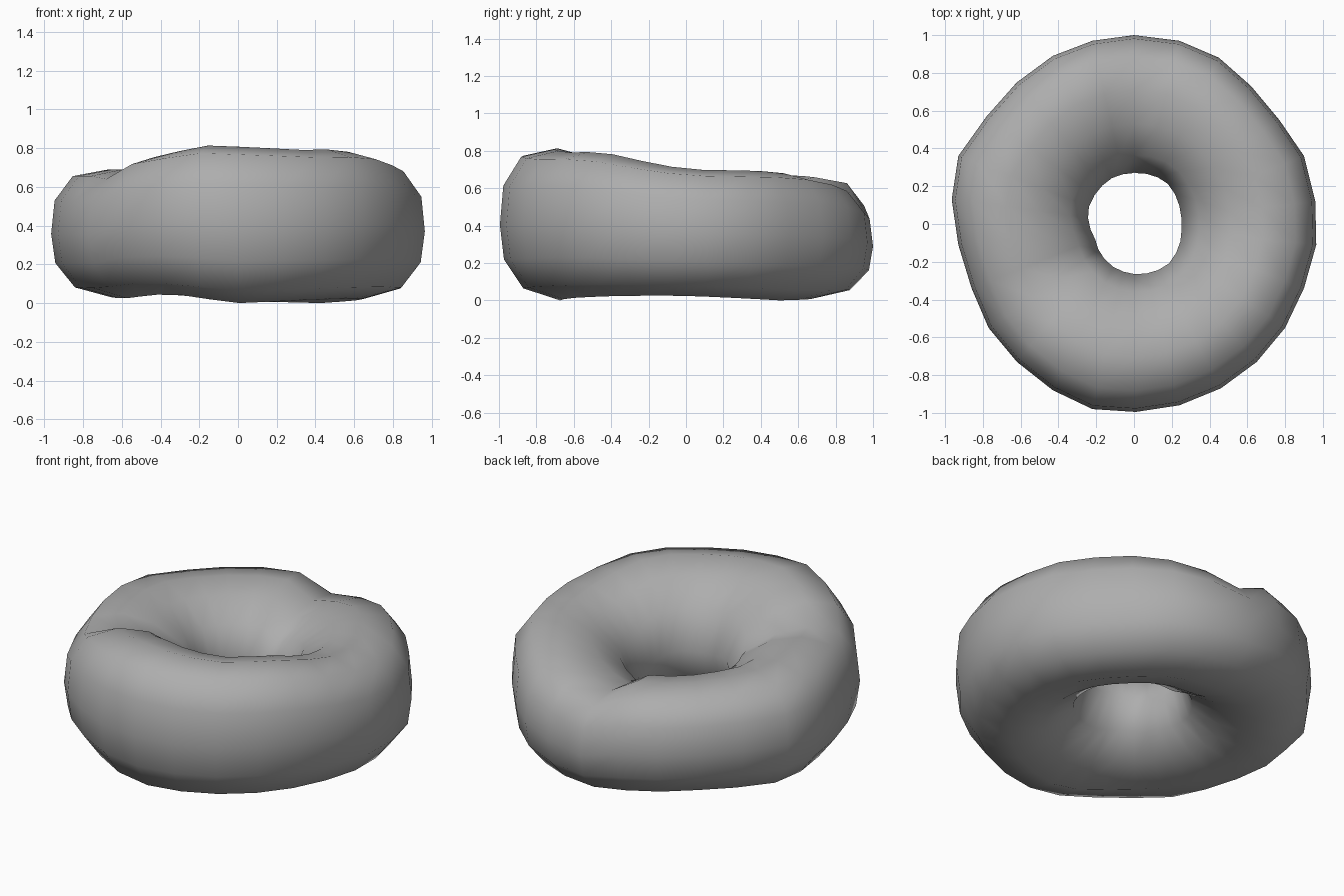
import bpy, bmesh, math

if "Cube" in bpy.data.objects:
    bpy.data.objects.remove(bpy.data.objects["Cube"])

# Outer rim seen from above, counter-clockwise from the right
RIM = [(.96, .12), (.90, .36), (.77, .55), (.62, .73), (.45, .88), (.24, .97), (0, 1),
       (-.22, .97), (-.43, .89), (-.62, .75), (-.78, .57), (-.93, .36), (-.965, .13),
       (-.93, -.11), (-.86, -.34), (-.77, -.55), (-.62, -.73), (-.43, -.88), (-.22, -.98),
       (.01, -.995), (.24, -.96), (.46, -.87), (.65, -.73), (.80, -.55), (.90, -.34), (.965, -.11)]

# Hole radius, crest height and underside height by angle in degrees
HOLE = [(0, .25), (25, .26), (52, .28), (90, .27), (115, .27), (138, .26), (162, .255),
        (200, .22), (240, .25), (270, .265), (310, .28), (335, .265)]
CREST = [(0, .70), (45, .69), (70, .635), (90, .57), (103, .66), (130, .67), (175, .69),
         (203, .69), (215, .67), (230, .755), (258, .815), (300, .79), (320, .795), (340, .745)]
BASE = [(0, .025), (50, 0), (90, .01), (125, .05), (155, .03), (205, .025), (238, .05),
        (270, 0), (300, .015), (330, .025)]

# Cross-section: (0 = hole, 1 = outer rim), (0 = base, 1 = crest)
SECTION = [(1, .5), (.975, .76), (.845, .95), (.6, 1), (.36, .94), (.13, .78),
           (0, .5), (.08, .24), (.3, .09), (.56, 0), (.83, .08), (.97, .27)]


def lookup(table, deg):
    pts = table + [(table[0][0] + 360, table[0][1])]
    for (a, va), (b, vb) in zip(pts, pts[1:]):
        if a <= deg <= b:
            return va + (vb - va) * (deg - a) / (b - a)


# Lumpy ring swept around z
bm = bmesh.new()
rings = []
for x, y in RIM:
    ang = math.atan2(y, x)
    deg = math.degrees(ang) % 360
    outer, inner, top = math.hypot(x, y), lookup(HOLE, deg), lookup(CREST, deg)
    base = lookup(BASE, deg)
    ring = []
    for f, h in SECTION:
        r = inner + (outer - inner) * f
        ring.append(bm.verts.new((r * math.cos(ang), r * math.sin(ang), base + (top - base) * h)))
    rings.append(ring)
n = len(SECTION)
for i, a in enumerate(rings):
    b = rings[(i + 1) % len(rings)]
    for j in range(n):
        k = (j + 1) % n
        bm.faces.new((a[j], b[j], b[k], a[k]))
bmesh.ops.recalc_face_normals(bm, faces=bm.faces)
for f in bm.faces:
    f.smooth = True
mesh = bpy.data.meshes.new("ring_body")
bm.to_mesh(mesh)
bm.free()
obj = bpy.data.objects.new("ring_body", mesh)
bpy.context.collection.objects.link(obj)

# Dark grey surface
mat = bpy.data.materials.new("dark_grey")
mat.diffuse_color = (.42, .42, .42, 1)
mat.use_nodes = True
mat.node_tree.nodes["Principled BSDF"].inputs["Base Color"].default_value = mat.diffuse_color
mesh.materials.append(mat)
